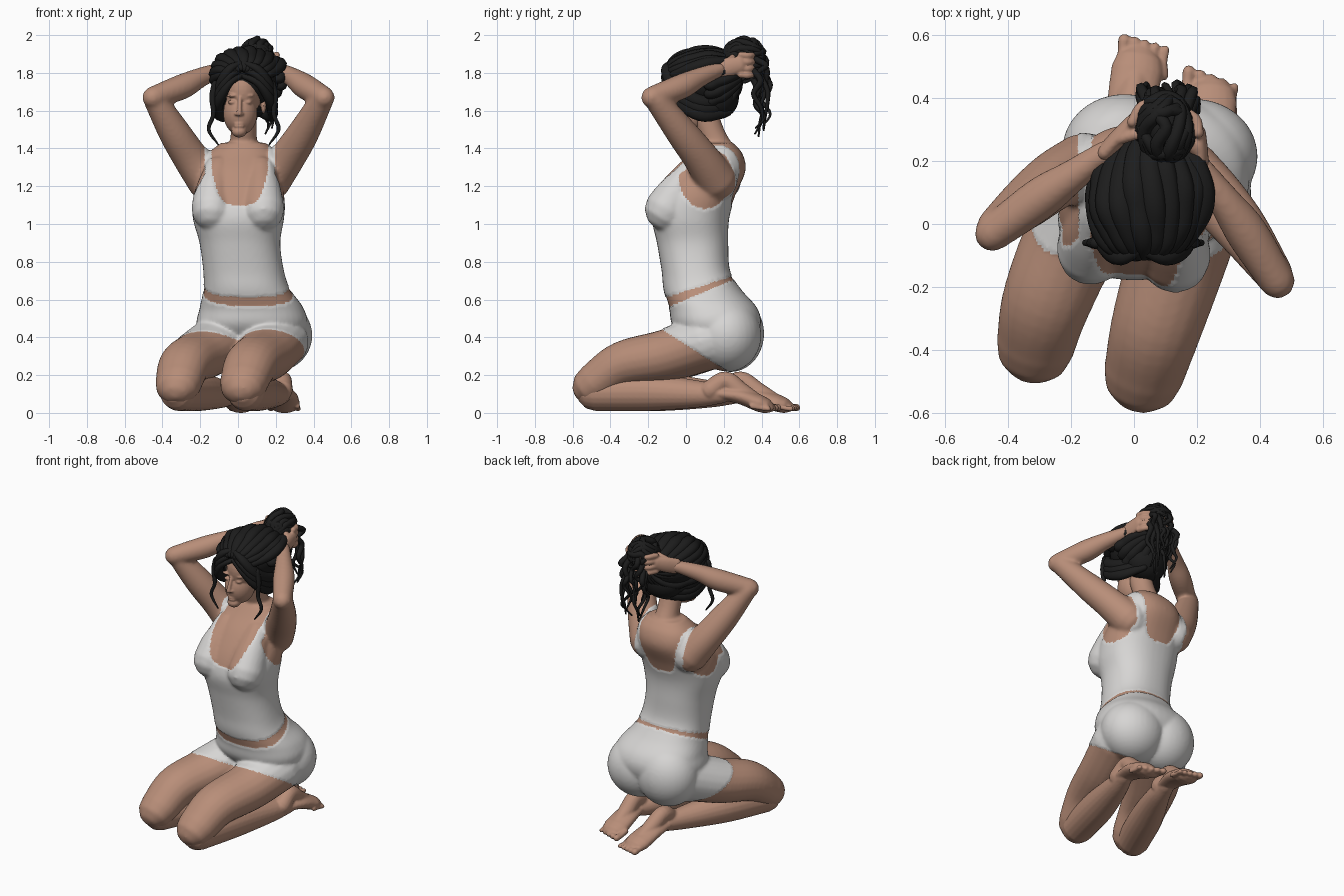
import bpy, bmesh, math, random
from mathutils import Vector, Matrix

random.seed(4)
if "Cube" in bpy.data.objects:
    bpy.data.objects.remove(bpy.data.objects["Cube"])

def material(name, rgb):
    mat = bpy.data.materials.new(name)
    mat.use_nodes = True
    mat.diffuse_color = (*rgb, 1)
    bsdf = next(n for n in mat.node_tree.nodes if n.type == "BSDF_PRINCIPLED")
    bsdf.inputs["Base Color"].default_value = (*rgb, 1)
    return mat

SKIN = material("skin", (.48, .27, .19))
CLOTH = material("white cloth", (.68, .67, .66))
HAIR = material("black hair", (.012, .012, .012))

def spline(rows, steps=6):
    """Smooth curve through rows of numbers."""
    rows = [Vector(r) for r in rows]
    ends = [rows[0] * 2 - rows[1]] + rows + [rows[-1] * 2 - rows[-2]]
    out = []
    for a, b, c, d in zip(ends, ends[1:], ends[2:], ends[3:]):
        for t in (i / steps for i in range(steps)):
            out.append(b + (c - a) * (t / 2) + (a * 2 - b * 5 + c * 4 - d) * (t * t / 2)
                       + (b * 3 - a - c * 3 + d) * (t ** 3 / 2))
    return out + [rows[-1]]

def skin_rings(bm, rings):
    """Closed surface over a stack of rings."""
    loops = [[bm.verts.new(p) for p in ring] for ring in rings]
    for a, b in zip(loops, loops[1:]):
        for i in range(len(a)):
            bm.faces.new((a[i - 1], a[i], b[i], b[i - 1]))
    bm.faces.new(loops[0][::-1])
    bm.faces.new(loops[-1])

def tube(bm, rows, flat=1, sides=20, steps=6):
    """Round-ended tube; each row is x, y, z, half width; flat is height over width."""
    pts = spline(rows, steps)
    centres, widths = [p.xyz for p in pts], [p[3] for p in pts]
    first, last = [(centres[i] - centres[j]).normalized() for i, j in ((0, 1), (-1, -2))]
    for a in (math.radians(d) for d in (30, 60, 85)):
        centres.insert(0, pts[0].xyz + first * pts[0][3] * math.sin(a))
        centres.append(pts[-1].xyz + last * pts[-1][3] * math.sin(a))
        widths = [pts[0][3] * math.cos(a)] + widths + [pts[-1][3] * math.cos(a)]
    side = first.cross(Vector((0, 0, 1)))
    if side.length < .05:
        side = Vector((1, 0, 0))
    angles = [math.tau * k / sides for k in range(sides)]
    rings = []
    for i, (c, w) in enumerate(zip(centres, widths)):
        t = (centres[min(i + 1, len(centres) - 1)] - centres[max(i - 1, 0)]).normalized()
        side = (side - t * side.dot(t)).normalized()
        up = side.cross(t) * flat
        rings.append([c + (side * math.cos(a) + up * math.sin(a)) * w for a in angles])
    skin_rings(bm, rings)

def ball(bm, centre, size):
    place = Matrix.Translation(centre) @ Matrix.Diagonal((*size, 1))
    bmesh.ops.create_uvsphere(bm, u_segments=32, v_segments=20, radius=1, matrix=place)

def finish(name, bm, mat, voxel=0, smooth=4):
    """Make the object; with a voxel size its pieces are fused and softened."""
    bmesh.ops.recalc_face_normals(bm, faces=bm.faces[:])
    mesh = bpy.data.meshes.new(name)
    bm.to_mesh(mesh)
    bm.free()
    obj = bpy.data.objects.new(name, mesh)
    bpy.context.scene.collection.objects.link(obj)
    if voxel:
        remesh = obj.modifiers.new("fuse", "REMESH")
        remesh.mode, remesh.voxel_size = "VOXEL", voxel
        soft = obj.modifiers.new("soften", "SMOOTH")
        soft.factor, soft.iterations = .5, smooth
        bpy.context.view_layer.update()
        obj.data = bpy.data.meshes.new_from_object(obj.evaluated_get(bpy.context.evaluated_depsgraph_get()))
        obj.modifiers.clear()
    obj.data.materials.clear()
    obj.data.materials.append(mat)
    obj.data.polygons.foreach_set("use_smooth", [True] * len(obj.data.polygons))
    return obj

# Trunk: rows are z, then x and y limits
bm = bmesh.new()
trunk = [(.3, -.1, .27, .08, .32), (.45, -.21, .36, -.06, .39), (.55, -.2, .345, -.085, .375),
         (.65, -.18, .275, -.115, .29), (.75, -.18, .24, -.125, .23), (.9, -.2, .22, -.15, .22),
         (1.03, -.235, .24, -.175, .225), (1.15, -.235, .245, -.14, .26), (1.28, -.2, .22, -.06, .315),
         (1.37, -.16, .2, .02, .3), (1.43, -.09, .15, .07, .25)]
rings = []
for z, x0, x1, y0, y1 in spline(trunk):
    turns = [(math.cos(math.tau * k / 40), math.sin(math.tau * k / 40)) for k in range(40)]
    turns = [[math.copysign(abs(v) ** .87, v) for v in pair] for pair in turns]
    rings.append([((x0 + x1 + (x1 - x0) * c) / 2, (y0 + y1 + (y1 - y0) * s) / 2, z) for c, s in turns])
skin_rings(bm, rings)
# Neck, then bust sloping down from the chest
tube(bm, [(.03, .19, 1.36, .08), (.03, .14, 1.47, .07), (.03, .1, 1.58, .07)])
tube(bm, [(-.1, .05, 1.28, .08), (-.125, -.02, 1.17, .1), (-.135, -.08, 1.075, .108)], 1.05)
tube(bm, [(.12, .04, 1.28, .08), (.125, -.04, 1.17, .1), (.13, -.1, 1.075, .112)], 1.05)
# Seat
ball(bm, (-.03, .235, .42), (.195, .175, .2))
ball(bm, (.19, .215, .41), (.2, .18, .19))
# Thighs
tube(bm, [(-.08, .14, .38, .17), (-.2, -.06, .305, .155), (-.28, -.25, .255, .142), (-.315, -.39, .155, .125)], .87)
tube(bm, [(.2, .12, .38, .175), (.14, -.1, .305, .16), (.07, -.33, .255, .145), (.03, -.48, .155, .128)], .87)
# Upper arms and forearms
tube(bm, [(-.16, .18, 1.23, .11), (-.25, .14, 1.35, .095), (-.34, .07, 1.49, .084), (-.44, -.01, 1.66, .062)])
tube(bm, [(.17, .16, 1.23, .11), (.26, .08, 1.35, .095), (.345, -.02, 1.48, .084), (.445, -.16, 1.66, .062)])
tube(bm, [(-.45, -.03, 1.67, .058), (-.3, .08, 1.725, .067), (-.2, .15, 1.775, .053), (-.09, .23, 1.82, .038)])
tube(bm, [(.455, -.18, 1.67, .058), (.36, -.03, 1.725, .067), (.29, .07, 1.775, .053), (.21, .18, 1.82, .038)])
body = finish("body", bm, SKIN, .0102, 9)

# Shorts and tank top as regions of the body, raised slightly
def is_cloth(x, y, z):
    off = abs(x - .01)
    if .36 - .64 * y < z < .6 + .42 * y:
        return True
    if z < .645 + .32 * y or z > 1.46 or off > .28:
        return False
    if z < 1.08 or (z > 1.2 and .15 < off < .186):
        return True
    back = y > .12
    scoop = 1.1 + .3 * (off / (.15 if back else .167)) ** 4
    outer = max(.18, .25 - .9 * (z - 1.08)) if back else .28 - .5 * (z - 1.08)
    armhole = ((y - .1) / .14) ** 2 + ((z - 1.26) / .18) ** 2 < 1
    return z < min(scoop, 1.38) and off < outer and not armhole

body.data.materials.append(CLOTH)
bm = bmesh.new()
bm.from_mesh(body.data)
bm.normal_update()
for f in bm.faces:
    f.material_index = int(is_cloth(*f.calc_center_median()))
for v in [v for v in bm.verts if all(f.material_index for f in v.link_faces)]:
    v.co += v.normal * .004
bm.to_mesh(body.data)
bm.free()

# Lower legs and feet: shin path, ball of the foot, toe line from big to little
legs = {
    "left": ([(.04, -.48, .11, .1), (.11, -.2, .11, .1), (.19, .06, .1, .072), (.235, .19, .1, .05)],
             Vector((.245, .39, .05)), Vector((.17, .45, .032)), Vector((.315, .4, .026))),
    "right": ([(-.315, -.38, .11, .1), (-.2, -.12, .11, .1), (-.08, .13, .1, .072), (-.03, .27, .1, .05)],
              Vector((.01, .49, .05)), Vector((-.035, .55, .032)), Vector((.095, .52, .026)))}
for side, (path, pad, big, little) in legs.items():
    bm = bmesh.new()
    tube(bm, path)
    ankle = Vector(path[-1][:3])
    middle = ankle.lerp(pad, .5) + Vector((0, 0, .012))
    tube(bm, [(*ankle, .056), (*middle, .076), (*pad, .083)], .55)
    heel, arch = ankle + Vector((0, .02, .07)), middle + Vector((0, 0, .025))
    tube(bm, [(*(ankle - Vector((0, .06, -.02))), .055), (*heel, .05), (*arch, .05), (*pad, .04)])
    for i in range(5):
        root, size = big.lerp(little, i / 4), .021 - .0015 * i
        tip = root + Vector((.004, .035, -.004))
        tube(bm, [(*(root - Vector((0, .05, -.01))), size), (*root, size * .85), (*tip, size)], sides=10)
    finish(side + "_lower_leg", bm, SKIN, .0077, 2)

# Hands holding the bun
BUN = Vector((.1, .31, 1.865))
hands = {"left": ((.21, .18, 1.82), (.205, .29, 1.845), (.14, .37, 1.85)),
         "right": ((-.09, .23, 1.82), (-.005, .325, 1.855), (.09, .395, 1.86))}
for side, joints in hands.items():
    wrist, knuckle, tip = map(Vector, joints)
    bm = bmesh.new()
    tube(bm, [(*wrist, .028), (*wrist.lerp(knuckle, .5), .028), (*knuckle, .024)], 1.8)
    bend = knuckle.lerp(tip, .5) * 1.3 - BUN * .3
    for i in range(4):
        rise = Vector((0, 0, .05 - .035 * i))
        tube(bm, [(*(knuckle + rise), .018), (*(bend + rise), .017), (*(tip + rise * .9), .014)], sides=10)
    thumb = wrist.lerp(knuckle, .4) + Vector((0, 0, .03))
    tube(bm, [(*thumb, .02), (*(thumb.lerp(BUN, .4) + Vector((0, 0, .03))), .017)], sides=10)
    finish(side + "_hand", bm, SKIN, .0065, 2)

# Head with nose, lids, brows, ears and lips
bm = bmesh.new()
ball(bm, (.025, .05, 1.71), (.105, .142, .15))
ball(bm, (.012, .005, 1.585), (.09, .1, .115))
ball(bm, (.006, -.05, 1.49), (.04, .04, .032))
tube(bm, [(.01, -.082, 1.67, .011), (.008, -.1, 1.62, .012), (.006, -.108, 1.585, .015)], sides=12)
for s in (-1, 1):
    ball(bm, (.01 + s * .04, -.066, 1.645), (.024, .018, .011))
    ball(bm, (.01 + s * .04, -.068, 1.68), (.035, .018, .01))
    ball(bm, (.006 + s * .014, -.096, 1.582), (.011, .014, .009))
    ball(bm, (.03 + s * .105, .08, 1.625), (.014, .03, .042))
for z in (1.532, 1.518):
    ball(bm, (.006, -.076, z), (.028, .015, .008))
finish("head", bm, SKIN, .0056, 4)

# Swept hair: a cap, broad locks from brow to bun, and locks draped over the temples
bm = bmesh.new()
ball(bm, (.04, .1, 1.765), (.175, .185, .148))
ball(bm, (.05, .17, 1.67), (.135, .11, .115))
for i in range(20):
    phi = math.radians(-80 + 333 * i / 19)
    up = math.sin(phi)
    start = .12 + .45 * min(1, max(0, -up) * 1.6)
    rows = []
    for k in range(9):
        t = math.pi * (start + (.97 - start) * k / 8)
        r = math.sin(t) * random.uniform(.93, 1.05)
        rows.append((.025 + .17 * r * math.cos(phi + .3 * t) + .025 * (1 - math.cos(t)), .09 - .2 * math.cos(t),
                     1.785 + (.125 if up > 0 else .19) * r * math.sin(phi + .3 * t), .014 + .027 * math.sin(t)))
    tube(bm, rows, .8, 10, 3)
for s in (-1, 1):
    for lift in (-.015, .02, .055):
        rows = [(.02, -.08, 1.8, .015), (.03 + s * .075, -.105, 1.765, .028), (.035 + s * .125, -.07, 1.69, .035),
                (.035 + s * .145, 0, 1.63, .036), (.045 + s * .13, .1, 1.59, .035), (.06 + s * .05, .22, 1.61, .025)]
        tube(bm, [(x, y, z + lift, w) for x, y, z, w in rows], .8, 10, 4)
finish("swept_hair", bm, HAIR)

# Bun of coiled locks
bm = bmesh.new()
ball(bm, BUN, (.07, .09, .09))
for i in range(14):
    turn = Matrix.Rotation(random.uniform(0, math.pi), 3, "Z") @ Matrix.Rotation(random.uniform(.2, 2.9), 3, "X")
    rows = []
    for k in range(11):
        a = math.tau * k / 12
        p = turn @ Vector((math.cos(a), math.sin(a), random.uniform(-.3, .3)))
        rows.append((BUN.x + p.x * .08, BUN.y + p.y * .105, BUN.z + p.z * .11, .022 * math.sin(.4 + k / 4)))
    tube(bm, rows, 1, 8, 4)
finish("hair_bun", bm, HAIR)

# Loose strands beside the face and curls behind the bun
bm = bmesh.new()
for x, s in ((-.12, -1), (.18, 1)):
    rows = [(0, 1.74, .02), (.015, 1.67, .017), (.01, 1.58, .012), (.035, 1.5, .01), (-.015, 1.42, .004)]
    tube(bm, [(x + s * dx, -.06, z, w) for dx, z, w in rows], sides=8)
for i in range(14):
    x, y, z = random.uniform(.04, .17), random.uniform(.33, .38), random.uniform(1.8, 1.94)
    fall, rows = random.uniform(.16, .36), [(x, y, z, .02)]
    for k in range(1, 6):
        rows.append((x + random.uniform(-.03, .03), y + .045 + random.uniform(-.03, .03),
                     z - fall * k / 5, .02 - .003 * k))
    tube(bm, rows, 1, 6, 4)
finish("loose_strands", bm, HAIR)
